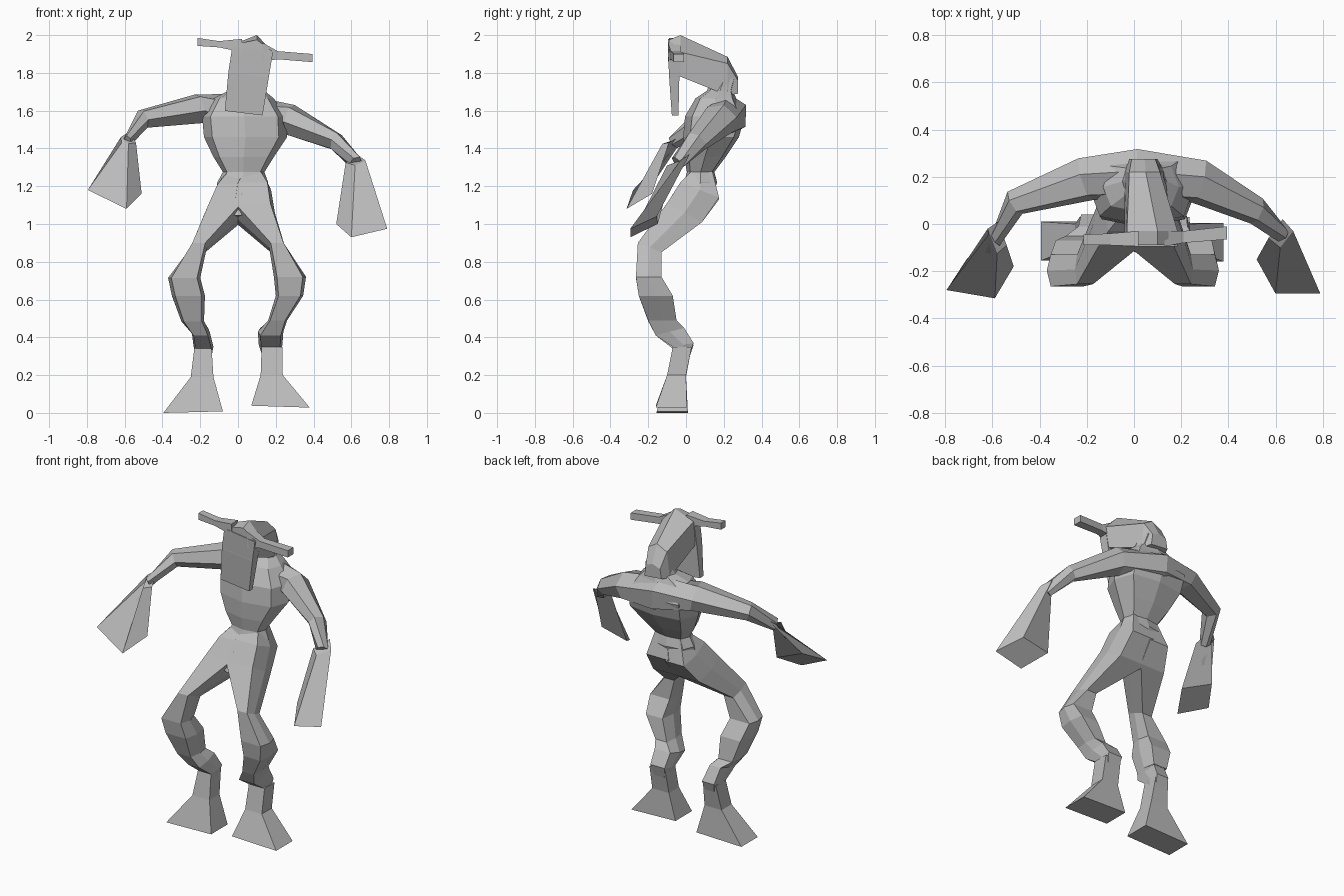
import bpy
import bmesh
from mathutils import Vector

default_cube = bpy.data.objects.get("Cube")
if default_cube:
    bpy.data.objects.remove(default_cube, do_unlink=True)

# One plain clay colour for the whole creature
clay = bpy.data.materials.new("grey clay")
clay.use_nodes = True
clay_colour = (0.5, 0.5, 0.5, 1)
clay.diffuse_color = clay_colour
clay.node_tree.nodes["Principled BSDF"].inputs["Base Color"].default_value = clay_colour


def loft(name, rings):
    """Skin a closed, flat-shaded tube through rings of equal point count."""
    mesh_builder = bmesh.new()
    loops = [[mesh_builder.verts.new(point) for point in ring] for ring in rings]
    for lower, upper in zip(loops, loops[1:]):
        for i in range(len(lower)):
            j = (i + 1) % len(lower)
            mesh_builder.faces.new((lower[i], lower[j], upper[j], upper[i]))
    mesh_builder.faces.new(loops[0])
    mesh_builder.faces.new(loops[-1])
    bmesh.ops.recalc_face_normals(mesh_builder, faces=mesh_builder.faces)
    mesh = bpy.data.meshes.new(name)
    mesh_builder.to_mesh(mesh)
    mesh_builder.free()
    mesh.materials.append(clay)
    part = bpy.data.objects.new(name, mesh)
    bpy.context.collection.objects.link(part)
    return part


def six_sided(left, right, front, back, height, tilt=0, fullness=0.8):
    """Level six-sided ring; tilt raises the front and lowers the back."""
    middle, side = (left + right) / 2, (front + back) / 2
    half = (right - left) / 2 * fullness
    return [(left, side, height),
            (middle - half, front, height + tilt),
            (middle + half, front, height + tilt),
            (right, side, height),
            (middle + half, back, height - tilt),
            (middle - half, back, height - tilt)]


def torso_ring(left, right, front, back, height, tilt=0):
    """Eight-sided ring with a ridge down the breastbone and the spine."""
    middle, side = (left + right) / 2, (front + back) / 2
    half = (right - left) / 2 * 0.8
    depth = back - front
    return [(left, side, height),
            (middle - half, front + depth * 0.12, height + tilt),
            (middle, front, height + tilt),
            (middle + half, front + depth * 0.12, height + tilt),
            (right, side, height),
            (middle + half, back - depth * 0.09, height - tilt),
            (middle, back, height - tilt),
            (middle - half, back - depth * 0.09, height - tilt)]


def four_sided(left, right, front, back, height, roll=0):
    """Level rectangle; roll raises the left edge over the right one."""
    return [(left, front, height + roll), (right, front, height - roll),
            (right, back, height - roll), (left, back, height + roll)]


def upright(x, front, back, bottom, top):
    """Rectangle standing across the x axis."""
    return [(x, front, bottom), (x, back, bottom), (x, back, top), (x, front, top)]


def limb(name, stations):
    """Six-sided limb through pairs of upper and lower edge points."""
    centres = [(Vector(a) + Vector(b)) / 2 for a, b, depth in stations]
    rings = []
    for i, (a, b, depth) in enumerate(stations):
        along = centres[min(i + 1, len(centres) - 1)] - centres[max(i - 1, 0)]
        rise = (Vector(a) - Vector(b)) / 2
        wide = along.cross(rise).normalized() * depth
        c = centres[i]
        rings.append([c + rise, c + rise / 2 + wide, c - rise / 2 + wide,
                      c - rise, c - rise / 2 - wide, c + rise / 2 - wide])
    return loft(name, rings)


# Torso from the crotch to the neck
loft("torso", [torso_ring(*ring) for ring in (
    (-.05, .06, -.12, .06, 1.035, .01),
    (-.11, .15, -.07, .13, 1.14, .02),
    (-.11, .16, -.01, .165, 1.22),
    (-.08, .14, .005, .15, 1.275),
    (-.13, .19, -.01, .21, 1.355),
    (-.18, .26, -.015, .28, 1.46),
    (-.19, .255, -.005, .312, 1.57),
    (-.13, .19, .05, .265, 1.665),
    (-.05, .14, .11, .25, 1.705),
    (-.02, .12, .14, .265, 1.77))])

# Head wedge, leaning back to the nape
head_sections = {
    -.09: ((-.04, 1.8), (.16, 1.78), (.185, 1.91), (.1, 1.975), (-.03, 1.95)),
    -.03: ((-.04, 1.8), (.16, 1.78), (.185, 1.91), (.1, 2.0), (-.03, 1.95)),
    .22: ((-.04, 1.69), (.13, 1.68), (.11, 1.85), (.05, 1.885), (-.02, 1.85)),
    .275: ((-.02, 1.7), (.1, 1.69), (.09, 1.76), (.045, 1.78), (-.01, 1.76)),
}
loft("head", [[(x, y, z) for x, z in section] for y, section in head_sections.items()])

# Long hanging face plate
loft("face_plate", [four_sided(-.07, .13, -.075, -.04, 1.587, .012),
                    four_sided(-.05, .165, -.09, -.035, 1.8, .012),
                    four_sided(-.03, .185, -.095, -.035, 1.925, .015)])

# Ears
loft("right_ear", [upright(*ring) for ring in (
    (.02, -.095, -.03, 1.91, 1.98),
    (-.1, -.09, -.04, 1.935, 1.968),
    (-.215, -.09, -.045, 1.943, 1.985))])
loft("left_ear", [upright(*ring) for ring in (
    (.13, -.095, -.03, 1.86, 1.96),
    (.21, -.08, -.03, 1.872, 1.915),
    (.395, -.065, -.01, 1.857, 1.9))])

# Both arms, joined across the shoulder blades
limb("arms_and_shoulders", [
    ((-.605, -.05, 1.45), (-.565, -.075, 1.42), .035),
    ((-.53, .1, 1.6), (-.48, .08, 1.51), .05),
    ((-.23, .21, 1.685), (-.18, .17, 1.535), .085),
    ((.01, .225, 1.69), (.02, .22, 1.46), .094),
    ((.3, .2, 1.63), (.25, .16, 1.475), .085),
    ((.55, .07, 1.47), (.49, .04, 1.4), .055),
    ((.655, -.03, 1.33), (.59, -.06, 1.32), .035)])

# Flared, blunt hands rising into the wrists
loft("right_hand", [
    [(-.62, -.02, 1.46), (-.58, -.125, 1.425), (-.54, -.09, 1.43), (-.575, .01, 1.49)],
    [(-.795, -.28, 1.18), (-.59, -.315, 1.08), (-.51, -.18, 1.16), (-.71, -.15, 1.25)]])
loft("left_hand", [
    [(.675, -.03, 1.335), (.62, -.1, 1.31), (.57, -.06, 1.325), (.63, .02, 1.37)],
    [(.79, -.295, .975), (.6, -.295, .93), (.52, -.15, 1.0), (.7, -.155, 1.04)]])

# Crooked legs from hip to ankle
loft("right_leg", [six_sided(*ring) for ring in (
    (-.07, .03, .03, .14, 1.27),
    (-.125, .04, -.03, .175, 1.17, .04),
    (-.175, .04, -.1, .085, 1.06, .05),
    (-.25, -.165, -.255, -.13, .875, .025),
    (-.37, -.2, -.265, -.13, .715),
    (-.35, -.175, -.25, -.07, .62),
    (-.3, -.18, -.2, -.05, .485),
    (-.245, -.15, -.16, -.01, .43, -.02),
    (-.235, -.13, -.07, .04, .35, -.01),
    (-.22, -.14, -.07, .02, .3))])
loft("left_leg", [six_sided(*ring) for ring in (
    (.03, .13, .03, .14, 1.28),
    (-.02, .175, -.03, .175, 1.18, .04),
    (-.04, .195, -.1, .085, 1.06, .05),
    (.165, .25, -.255, -.13, .875, .025),
    (.19, .36, -.265, -.13, .72),
    (.2, .345, -.25, -.07, .62),
    (.16, .26, -.2, -.05, .49),
    (.105, .24, -.16, -.01, .43, -.02),
    (.11, .235, -.07, .04, .36, -.01),
    (.13, .22, -.07, .02, .3))])

# Bell-shaped feet
loft("right_foot", [four_sided(-.23, -.14, -.07, .03, .35),
                    four_sided(-.25, -.13, -.1, 0, .19),
                    four_sided(-.395, -.08, -.155, .01, .004, -.004)])
loft("left_foot", [four_sided(.125, .235, -.07, .03, .35),
                   four_sided(.12, .237, -.1, 0, .2),
                   four_sided(.07, .38, -.16, .005, .033, .005)])
